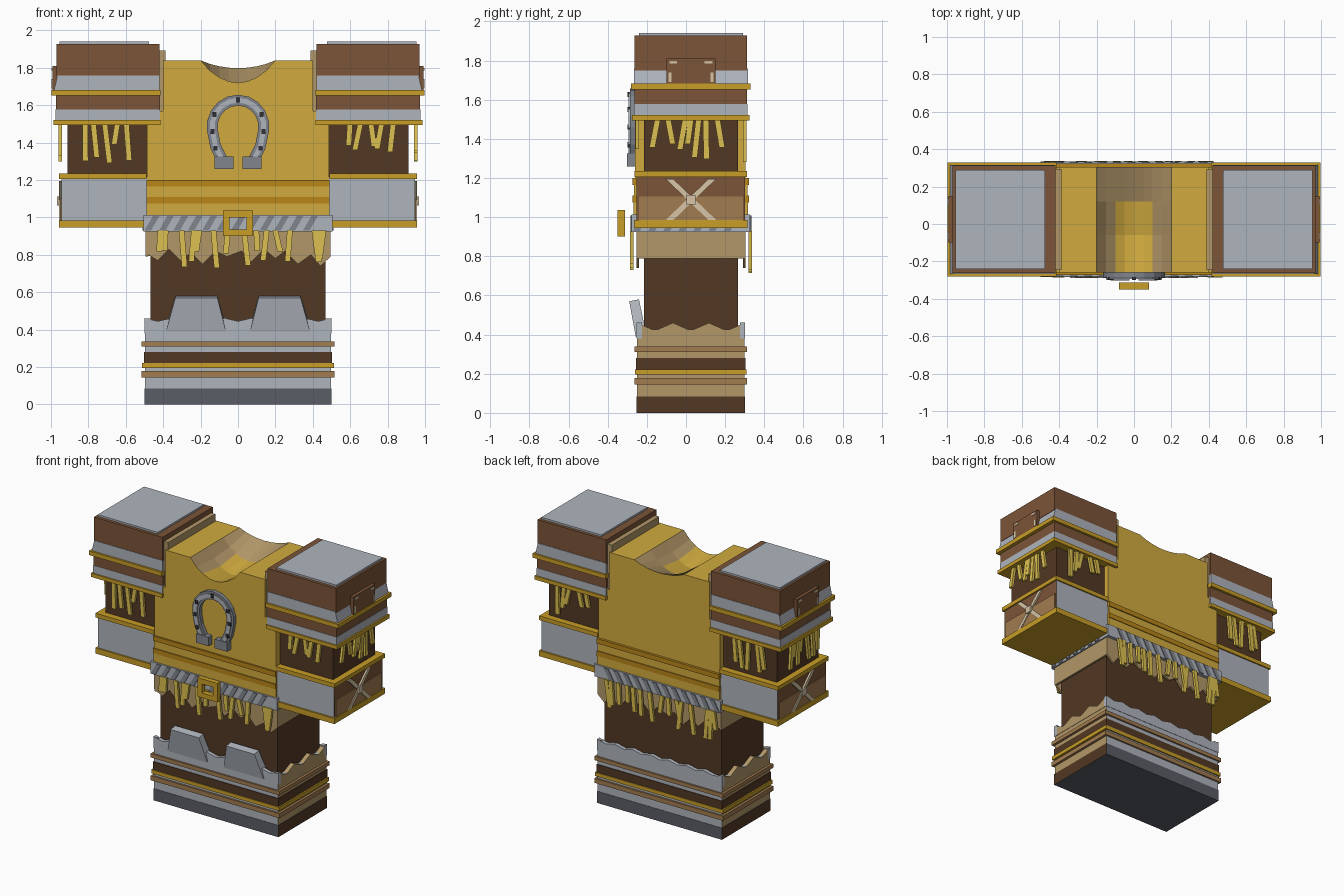
import bpy, bmesh, math, random

if "Cube" in bpy.data.objects:
    bpy.data.objects.remove(bpy.data.objects["Cube"])
random.seed(4)

COL = dict(brown=(.20, .09, .04), dark=(.085, .04, .018), tan=(.45, .31, .14), hide=(.36, .20, .08),
           yellow=(.64, .41, .05), gold=(.58, .34, .02), amber=(.48, .24, .01), fringe=(.72, .53, .08),
           grey=(.43, .46, .51), steel=(.22, .24, .27), slate=(.10, .11, .13), black=(.03, .03, .035),
           cream=(.68, .56, .38))
MAT = {}
for key, rgb in COL.items():
    MAT[key] = bpy.data.materials.new(key)
    MAT[key].diffuse_color = (*rgb, 1)

CY = 0.025  # middle of the garment's depth


def finish(name, bm, mats):
    bmesh.ops.recalc_face_normals(bm, faces=bm.faces)
    me = bpy.data.meshes.new(name)
    bm.to_mesh(me)
    bm.free()
    for m in mats:
        me.materials.append(MAT[m])
    ob = bpy.data.objects.new(name, me)
    bpy.context.collection.objects.link(ob)
    return ob


def prisms(name, outlines, a0, a1, mat, axis='y', side=None):
    """Extrude flat outlines along y (points are x,z) or along x (points are y,z)."""
    bm = bmesh.new()
    for pts in outlines:
        rings = []
        for a in (a0, a1):
            rings.append([bm.verts.new((u, a, w) if axis == 'y' else (a, u, w)) for u, w in pts])
        bm.faces.new(rings[0])
        bm.faces.new(rings[1][::-1])
        n = len(pts)
        for i in range(n):
            j = (i + 1) % n
            bm.faces.new((rings[0][i], rings[0][j], rings[1][j], rings[1][i]))
    bm.normal_update()
    if side:
        for f in bm.faces:
            f.material_index = int(abs(f.normal.x) > .5)
    return finish(name, bm, [mat] + ([side] if side else []))


def rect(u0, u1, w0, w1):
    return [(u0, w0), (u1, w0), (u1, w1), (u0, w1)]


def block(name, x0, x1, depth, z0, z1, mat, side=None):
    """Box centred on the garment's depth."""
    return prisms(name, [rect(x0, x1, z0, z1)], CY - depth / 2, CY + depth / 2, mat, 'y', side)


def strip(u, w, length, lean, width=.03):
    h = width / 2
    return [(u - h, w), (u + h, w), (u + lean + h, w - length), (u + lean - h, w - length)]


def fringe(name, spots, top, shortest, longest, a, axis='y'):
    strips = [strip(u + random.uniform(-.01, .01), top, random.uniform(shortest, longest),
                    random.uniform(-.03, .03)) for u in spots]
    prisms(name, strips, a - .009, a + .009, 'fringe', axis)


def ragged(u0, u1, flat, lo, hi, n):
    """Panel outline with one straight edge and one jagged edge."""
    pts = [(u0, flat), (u1, flat)]
    for i in range(n + 1):
        pts.append((u1 + (u0 - u1) * i / n, lo if i % 2 else hi))
    return pts


# Boot block, with grey front and back and leather sides
block('sole', -.5, .5, .555, 0, .085, 'slate', 'dark')
block('boot', -.497, .497, .55, .085, .425, 'grey', 'tan')
for y0, y1, n in ((-.2525, -.225, 'front'), (.275, .3025, 'back')):
    prisms('boot_rim_' + n, [ragged(-.5, .5, .38, .445, .462, 14)], y0, y1, 'grey')
for s in (1, -1):
    prisms('boot_rim_side', [ragged(-.25, .30, .38, .42, .46, 6)], s * .465, s * .4995, 'tan', 'x')
block('boot_strap_low', -.515, .515, .575, .145, .178, 'hide')
block('boot_gold_band', -.512, .512, .57, .195, .222, 'gold')
block('boot_dark_band', -.502, .502, .56, .222, .28, 'dark')
block('boot_strap_high', -.515, .515, .575, .31, .338, 'hide')

# Tapered, outward leaning boot flaps
for s in (1, -1):
    bm = bmesh.new()
    rows = [[bm.verts.new((s * x, y, z)) for x, y, z in r] for r in (
        ((.065, -.257, .39), (.385, -.257, .39), (.335, -.29, .57), (.11, -.29, .57)),
        ((.065, -.205, .41), (.385, -.205, .41), (.335, -.24, .58), (.11, -.24, .58)))]
    bm.faces.new(rows[0])
    bm.faces.new(rows[1][::-1])
    for i in range(4):
        j = (i + 1) % 4
        bm.faces.new((rows[0][i], rows[0][j], rows[1][j], rows[1][i]))
    finish('boot_flap', bm, ['grey'])

# Trousers and ragged skirt
block('trousers', -.468, .468, .48, .40, .95, 'dark')
block('skirt_core', -.485, .485, .53, .84, .95, 'tan')
cut = [(-.495, .95), (.495, .95), (.495, .79), (.44, .74), (.39, .80), (.32, .75), (.25, .82), (.2, .78),
       (.14, .83), (.07, .76), (.02, .82), (-.06, .79), (-.12, .82), (-.19, .75), (-.25, .81), (-.31, .77),
       (-.37, .83), (-.43, .77), (-.495, .81)]
for y in (-.247, .297):
    prisms('skirt_panel', [cut], y - .007, y + .007, 'tan')
for s in (1, -1):
    prisms('skirt_side', [rect(-.25, .30, .79, .95)], s * .48, s * .495, 'tan', 'x')

# Belt with diagonal stripes on every side
block('belt', -.505, .505, .605, .925, 1.013, 'grey')
slant = lambda u: [(u, .93), (u + .035, .93), (u + .08, 1.008), (u + .045, 1.008)]
long_stripes = [slant(-.50 + .077 * i) for i in range(12)]
short_stripes = [slant(-.27 + .077 * i) for i in range(7)]
for y in (CY - .3045, CY + .3045):
    prisms('belt_stripes', long_stripes, y - .004, y + .004, 'steel')
for x in (-.507, .507):
    prisms('belt_side_stripes', short_stripes, x - .004, x + .004, 'steel', 'x')
prisms('buckle', [rect(-.08, .08, 1.0, 1.037), rect(-.08, .08, .90, .935),
                  rect(-.08, -.045, .935, 1.0), rect(.045, .08, .935, 1.0)], -.35, -.312, 'gold')
belt_spots = [-.41, -.38, -.31, -.23, -.2, -.14, -.06, .03, .09, .15, .2, .27, .4, .43, .455]
fringe('belt_fringe_front', belt_spots, .93, .10, .22, -.277)
fringe('belt_fringe_back', [-x for x in belt_spots], .93, .10, .22, .328)

# Torso with a neckline that dips deepest towards the front
bm = bmesh.new()
stations = [(-.26, .12), (-.06, .15), (.12, .12), (.305, .042)]
N = 8
rings = []
for y, dip in stations:
    pts = [(-.487, 1.0), (-.487, 1.57), (-.40, 1.57), (-.40, 1.84)]
    for i in range(N + 1):
        t = -1 + 2 * i / N
        pts.append((.2 * t, 1.84 - dip * math.cos(t * math.pi / 2) ** .8 if abs(t) < 1 else 1.84))
    pts += [(.40, 1.84), (.40, 1.57), (.487, 1.57), (.487, 1.0)]
    rings.append([bm.verts.new((x, y, z)) for x, z in pts])
bm.faces.new(rings[0])
bm.faces.new(rings[-1][::-1])
n = len(rings[0])
for k in range(3):
    for i in range(n):
        j = (i + 1) % n
        f = bm.faces.new((rings[k][i], rings[k][j], rings[k + 1][j], rings[k + 1][i]))
        if 4 <= i < 4 + N and not (k < 2 and 6 <= i <= 9):
            f.material_index = 1
finish('torso', bm, ['yellow', 'tan'])
block('waist_band_high', -.49, .49, .595, 1.165, 1.2, 'amber')
block('waist_band_low', -.49, .49, .595, 1.075, 1.11, 'amber')
block('waist_hem', -.49, .49, .585, 1.01, 1.075, 'yellow')
block('waist_middle', -.488, .488, .58, 1.11, 1.165, 'yellow')

# Horseshoe on the chest
path = [(-.075, 1.29), (-.12, 1.38)]
path += [(-.138 * math.cos(math.radians(a)), 1.487 + .14 * math.sin(math.radians(a))) for a in range(-10, 191, 20)]
path += [(.12, 1.38), (.075, 1.29)]


def ribbon(width):
    left, right = [], []
    for i, (x, z) in enumerate(path):
        (ax, az), (bx, bz) = path[max(i - 1, 0)], path[min(i + 1, len(path) - 1)]
        l = math.hypot(bx - ax, bz - az)
        dx, dz = (az - bz) / l * width / 2, (bx - ax) / l * width / 2
        left.append((x + dx, z + dz))
        right.append((x - dx, z - dz))
    return left + right[::-1]


prisms('horseshoe', [ribbon(.058)], -.287, -.255, 'steel')
prisms('horseshoe_ridge', [ribbon(.026)], -.294, -.28, 'grey')
prisms('horseshoe_heels', [rect(s * .075 - .05, s * .075 + .05, 1.26, 1.325) for s in (1, -1)], -.302, -.255, 'steel')
studs = [(s * x, z) for s in (1, -1) for x, z in ((.12, 1.37), (.137, 1.46), (.125, 1.55))] + [(0, 1.627)]
prisms('horseshoe_studs', [rect(x - .011, x + .011, z - .013, z + .013) for x, z in studs], -.299, -.285, 'black')

# Sleeves, mirrored
for s in (1, -1):
    def part(name, x0, x1, depth, z0, z1, mat, side=None):
        block(name, s * x0, s * x1, depth, z0, z1, mat, side)

    part('shoulder_collar', .387, .43, .54, 1.57, 1.892, 'tan')
    part('shoulder_top_plate', .475, .955, .53, 1.92, 1.94, 'grey')
    part('shoulder_pad', .42, .97, .575, 1.75, 1.927, 'brown')
    # Slightly flared grey trim under the pad
    prisms('shoulder_trim', [[(s * .42, 1.76), (s * .965, 1.76), (s * .985, 1.675), (s * .42, 1.675)]],
           CY - .291, CY + .291, 'grey')
    part('shoulder_gold_band', .415, .998, .61, 1.652, 1.682, 'gold')
    part('shoulder_lower', .418, .972, .575, 1.578, 1.655, 'brown')
    part('shoulder_lower_trim', .418, .975, .58, 1.515, 1.578, 'grey')
    part('shoulder_gold_hem', .415, .986, .60, 1.495, 1.522, 'gold')
    part('sleeve', .47, .912, .48, 1.2, 1.51, 'dark')
    part('cuff', .48, .945, .555, .965, 1.215, 'grey', 'brown')
    part('cuff_gold_top', .488, .957, .575, 1.205, 1.235, 'gold')
    part('cuff_gold_bottom', .488, .957, .58, .945, .985, 'gold')
    part('cuff_lower_strap', .9, .951, .53, .985, 1.105, 'hide')

    # Stitched patch on the shoulder side
    prisms('shoulder_patch', [rect(-.10, .15, 1.66, 1.81)], s * .96, s * .993, 'brown', 'x')
    prisms('patch_stitches', [rect(-.085, -.045, 1.785, 1.798), rect(.095, .135, 1.785, 1.798),
                              rect(-.09, -.075, 1.69, 1.74), rect(.125, .14, 1.69, 1.74)],
           s * .985, s * .997, 'cream', 'x')
    # Crossed laces with a stud on the cuff
    prisms('cuff_cross', [[(CY - .13, .985), (CY - .09, .985), (CY + .13, 1.195), (CY + .09, 1.195)],
                          [(CY + .13, .985), (CY + .09, .985), (CY - .13, 1.195), (CY - .09, 1.195)]],
           s * .94, s * .957, 'cream', 'x')
    prisms('cuff_stud', [rect(CY - .023, CY + .023, 1.065, 1.113)], s * .94, s * .968, 'cream', 'x')
    # Fringes on three sides of the sleeve
    spots = [s * x for x in (.60, .645, .72, .77, .82)]
    fringe('sleeve_fringe_front', spots, 1.5, .1, .22, -.25)
    fringe('sleeve_fringe_back', spots, 1.5, .1, .22, .30)
    fringe('sleeve_fringe_side', [-.14, -.09, -.01, .03, .07, .11, .15], 1.5, .1, .21, s * .95, 'x')

for m in bpy.data.materials:
    if m.users and not m.is_grease_pencil:
        m.use_nodes = True
        m.node_tree.nodes["Principled BSDF"].inputs["Base Color"].default_value = m.diffuse_color
